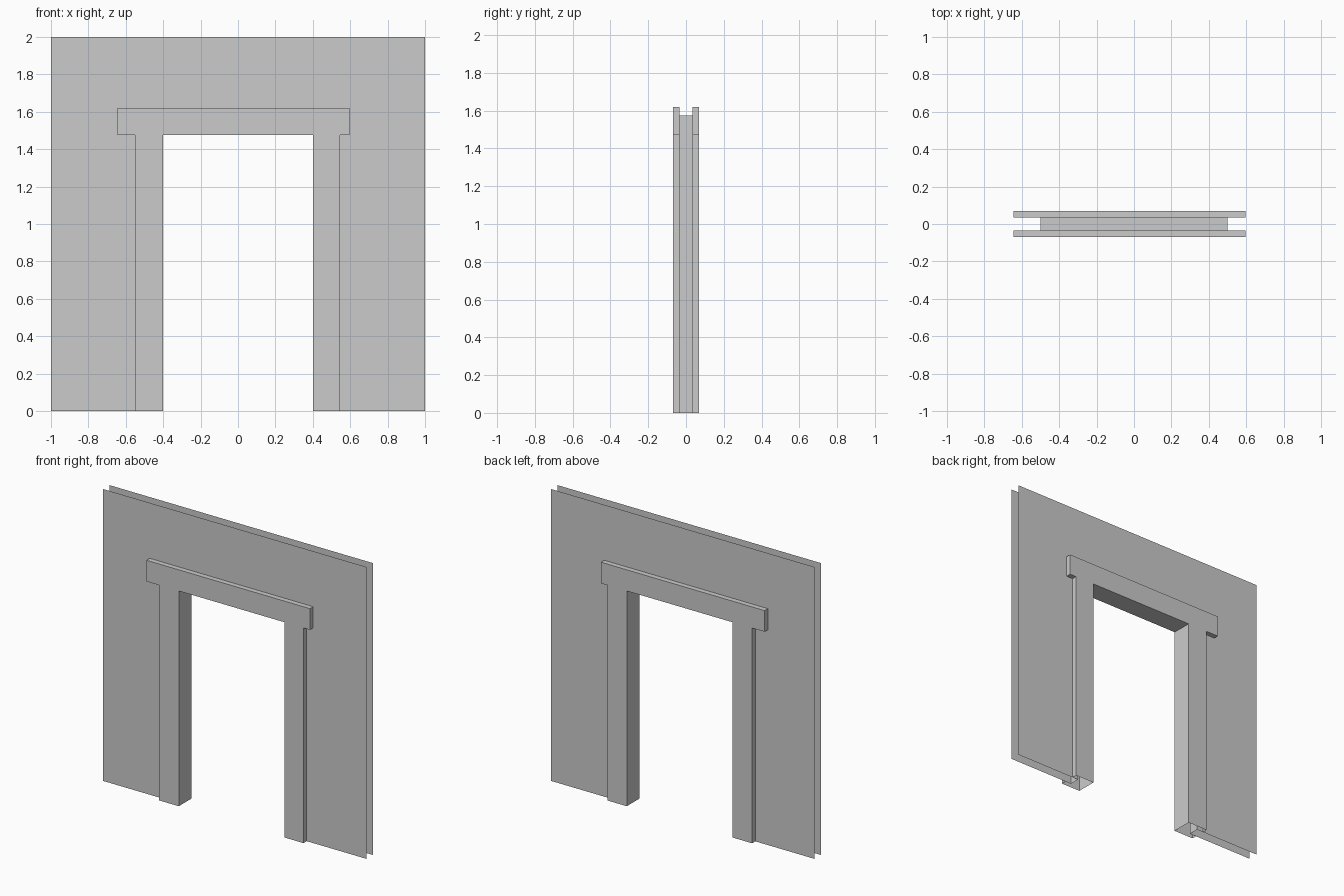
import bpy
import bmesh

if "Cube" in bpy.data.objects:
    bpy.data.objects.remove(bpy.data.objects["Cube"])

WALL_Y = 0.035    # wall sheets at +/- this depth
FRAME_Y = 0.07    # casing faces at +/- this depth


def make_object(name, bm):
    mesh = bpy.data.meshes.new(name)
    bm.to_mesh(mesh)
    bm.free()
    bpy.context.collection.objects.link(bpy.data.objects.new(name, mesh))


def portal(half_width, height):
    w = half_width
    return [(-w, 0), (-w, height), (w, height), (w, 0)]


def panel(bm, outline, y):
    """Flat face in the xz plane, facing away from the wall centre."""
    face = bm.faces.new([bm.verts.new((x, y, z)) for x, z in outline])
    face.normal_update()
    if face.normal.y * y < 0:
        face.normal_flip()


def strip(bm, path, y0, y1):
    """Ribbon along an open path, spanning two depths."""
    a = [bm.verts.new((x, y0, z)) for x, z in path]
    b = [bm.verts.new((x, y1, z)) for x, z in path]
    for i in range(len(path) - 1):
        bm.faces.new((a[i], b[i], b[i + 1], a[i + 1]))


inner = portal(0.40, 1.475)
opening = portal(0.50, 1.575)
casing = [(-0.55, 0), (-0.55, 1.475), (-0.645, 1.475), (-0.645, 1.62),
          (0.595, 1.62), (0.595, 1.475), (0.545, 1.475), (0.545, 0)]

for side, label in ((-1, "front"), (1, "back")):
    # Thin wall sheet with a doorway cut out
    bm = bmesh.new()
    panel(bm, portal(1.0, 2.0) + opening[::-1], side * WALL_Y)
    make_object(label + "_wall_sheet", bm)

    # Raised casing with an overhanging lintel
    bm = bmesh.new()
    panel(bm, casing + inner[::-1], side * FRAME_Y)
    ends = sorted((side * WALL_Y, side * FRAME_Y))
    strip(bm, casing, ends[1], ends[0])
    bmesh.ops.remove_doubles(bm, verts=bm.verts, dist=1e-5)
    make_object(label + "_casing", bm)

# Inner faces of the door frame, and the lining behind them
for name, path, depth in (("door_frame_reveal", inner, FRAME_Y),
                          ("wall_opening_lining", opening, WALL_Y)):
    bm = bmesh.new()
    strip(bm, path, -depth, depth)
    make_object(name, bm)
